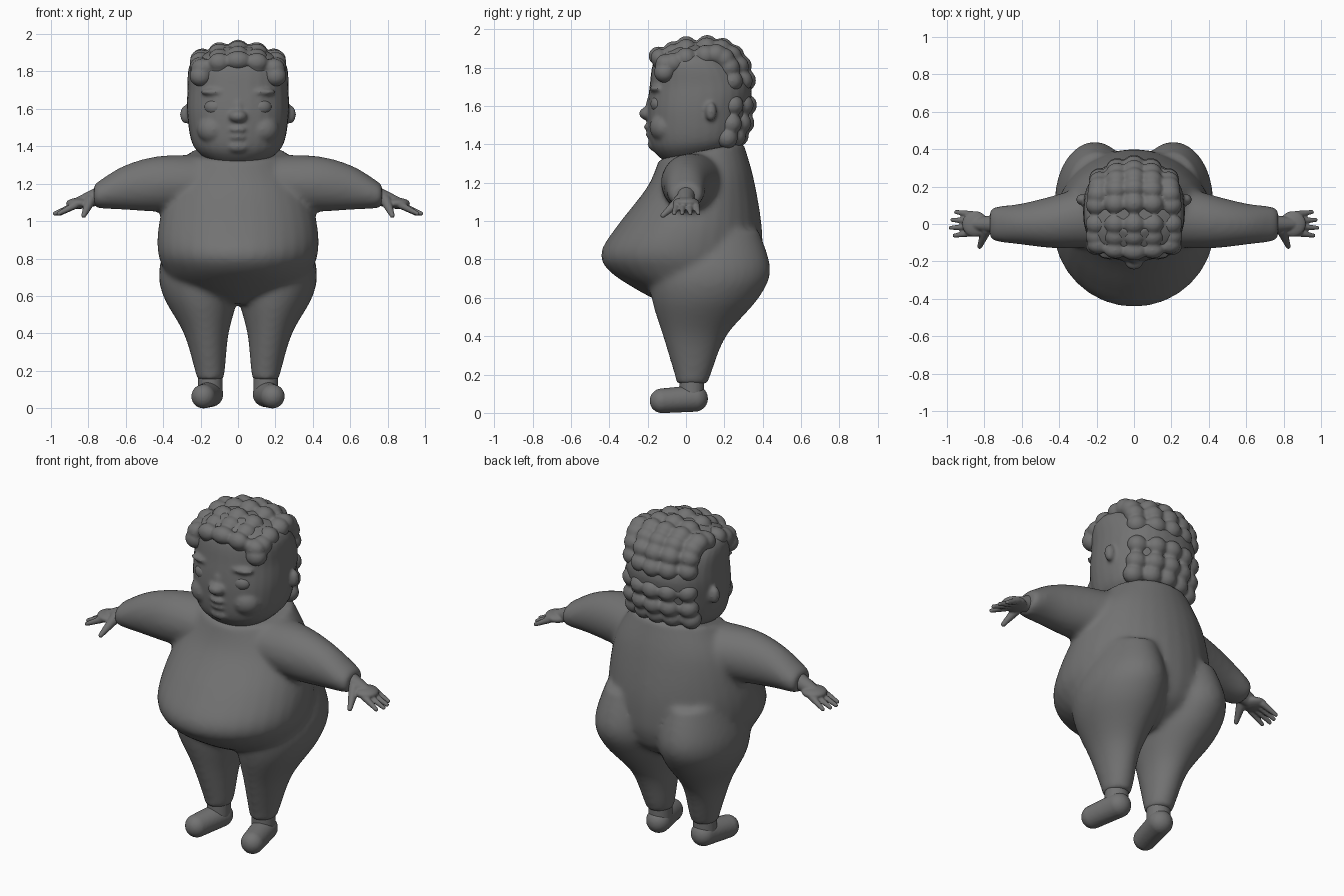
import bpy, bmesh, math
from mathutils import Vector, Matrix

if "Cube" in bpy.data.objects:
    bpy.data.objects.remove(bpy.data.objects["Cube"])

GREY = (0.17, 0.17, 0.17, 1)
grey = bpy.data.materials.new("plain grey")
grey.use_nodes = True
grey.diffuse_color = GREY
grey.node_tree.nodes["Principled BSDF"].inputs["Base Color"].default_value = GREY

SIDES = (("left", 1), ("right", -1))


def rounded(angle, power):
    """Point on a unit superellipse."""
    c, s = math.cos(angle), math.sin(angle)
    return (math.copysign(abs(c) ** (2 / power), c),
            math.copysign(abs(s) ** (2 / power), s))


def spline(a, b, c, d, t):
    """Catmull-Rom value between b and c."""
    slope_b, slope_c = (c - a) / 2, (d - b) / 2
    return (b + slope_b * t + (3 * (c - b) - 2 * slope_b - slope_c) * t ** 2
            + (2 * (b - c) + slope_b + slope_c) * t ** 3)


def smooth_rows(rows, steps=5):
    padded = [rows[0], *rows, rows[-1]]
    result = []
    for i in range(len(rows) - 1):
        for k in range(steps):
            result.append([spline(*values, k / steps) for values in zip(*padded[i:i + 4])])
    return result + [rows[-1]]


def loft(bm, rows, sideways=False, side=1, power=2, lean=0, count=32):
    """Rows are (position, half width, front, back, centre); lean tips the far end."""
    rows = smooth_rows(rows)
    rings = []
    for i, (along, half, front, back, centre) in enumerate(rows):
        tilt = lean * (i / (len(rows) - 1)) ** 4
        ring = []
        for k in range(count):
            u, v = rounded(math.tau * k / count, power)
            y = (front + back) / 2 + (back - front) / 2 * v
            across, length = centre + half * u, along + tilt * y
            x, z = (length, across) if sideways else (across, length)
            ring.append(bm.verts.new((side * x, y, z)))
        rings.append(ring)
    faces = [bm.faces.new(rings[0]), bm.faces.new(rings[-1])]
    for low, high in zip(rings, rings[1:]):
        for k in range(count):
            faces.append(bm.faces.new((low[k - 1], low[k], high[k], high[k - 1])))
    bmesh.ops.recalc_face_normals(bm, faces=faces)


def ball(bm, centre, radii, detail=3):
    matrix = Matrix.Translation(centre) @ Matrix.Diagonal((*radii, 1))
    bmesh.ops.create_icosphere(bm, subdivisions=detail, radius=1, matrix=matrix)


def balls_both_sides(bm, centre, radii):
    x, y, z = centre
    for _, side in SIDES:
        ball(bm, (side * x, y, z), radii)


def taper(bm, side, start, end, start_radius, end_radius, count=10):
    """Rounded limb made of a chain of balls."""
    for k in range(count):
        t = k / (count - 1)
        x, y, z = Vector(start).lerp(Vector(end), t)
        radius = start_radius + (end_radius - start_radius) * t
        ball(bm, (side * x, y, z), (radius, radius, radius))


def finish(bm, name, voxel, rounds):
    """Blend overlapping pieces into one soft skin."""
    mesh = bpy.data.meshes.new(name)
    bm.to_mesh(mesh)
    bm.free()
    mesh.materials.append(grey)
    ob = bpy.data.objects.new(name, mesh)
    bpy.context.collection.objects.link(ob)
    blend = ob.modifiers.new("blend", 'REMESH')
    blend.mode = 'VOXEL'
    blend.voxel_size = voxel
    blend.use_smooth_shade = True
    soften = ob.modifiers.new("soften", 'SMOOTH')
    soften.factor = 0.5
    soften.iterations = rounds


# Body suit: torso, legs and sleeves
torso_rows = [(.56, .12, -.1, .2, 0), (.65, .33, -.27, .34, 0), (.75, .4, -.41, .39, 0),
              (.85, .43, -.44, .4, 0), (1, .42, -.35, .39, 0), (1.2, .36, -.2, .35, 0),
              (1.35, .26, -.14, .3, 0)]
leg_rows = [(.15, .07, -.05, .11, .15), (.2, .08, -.06, .13, .15), (.4, .12, -.12, .21, .17),
            (.6, .2, -.18, .38, .2), (.75, .21, -.18, .44, .21), (.95, .16, -.1, .38, .2)]
sleeve_rows = [(.1, .15, -.12, .25, 1.2), (.4, .15, -.13, .16, 1.2), (.6, .12, -.11, .11, 1.18),
               (.75, .07, -.09, .09, 1.14), (.77, .05, -.06, .06, 1.14)]
body = bmesh.new()
loft(body, torso_rows, lean=.2)
for _, side in SIDES:
    loft(body, leg_rows, side=side)
    loft(body, sleeve_rows, sideways=True, side=side)
finish(body, "body_suit", .016, 8)

# Head, from crown to jaw
head_rows = [(1.93, .1, -.05, .1, 0), (1.85, .25, -.16, .24, 0), (1.7, .27, -.19, .34, 0),
             (1.55, .27, -.2, .32, 0), (1.4, .24, -.18, .29, 0), (1.32, .16, -.1, .22, 0)]
head = bmesh.new()
loft(head, head_rows, power=2.3, lean=.2)
# Nose, lips and chin
ball(head, (0, -.2, 1.56), (.05, .045, .035))
ball(head, (0, -.18, 1.6), (.03, .03, .06))
ball(head, (0, -.19, 1.49), (.05, .03, .02))
ball(head, (0, -.18, 1.45), (.05, .03, .02))
ball(head, (0, -.15, 1.4), (.07, .05, .04))
# Cheeks, brows and ears
balls_both_sides(head, (.13, -.11, 1.49), (.09, .08, .08))
balls_both_sides(head, (.12, -.15, 1.69), (.08, .04, .02))
balls_both_sides(head, (.28, .13, 1.57), (.03, .03, .05))
finish(head, "head", .01, 5)

# Eyes
for name, side in SIDES:
    eye = bmesh.new()
    ball(eye, (side * .12, -.14, 1.61), (.06, .045, .046), 4)
    finish(eye, name + "_eye", .005, 2)

# Hair: columns of curls running over the crown and down the back
hair = bmesh.new()
columns, curls = 5, 11
for column in range(columns):
    spread = 2 * column / (columns - 1) - 1
    for curl in range(curls):
        angle = math.radians(140 - 180 * curl / (curls - 1))
        u, v = rounded(angle, 2.6)
        y, z = .08 + .235 * u, 1.64 + .275 * v
        behind = max(u, 0)
        drop = spread ** 2
        ball(hair, (spread * (.2 - .02 * behind), y - .07 * drop * behind,
                    z - .06 * drop * (1 - behind)), (.06, .056, .056))
# Forelock and temple curls
ball(hair, (0, -.145, 1.86), (.07, .05, .05))
balls_both_sides(hair, (.1, -.14, 1.85), (.06, .045, .05))
balls_both_sides(hair, (.19, -.11, 1.82), (.06, .05, .05))
finish(hair, "curly_hair", .01, 3)

for name, side in SIDES:
    # Hand with wrist, palm, four fingers and a thumb
    hand = bmesh.new()
    taper(hand, side, (.74, 0, 1.135), (.84, 0, 1.1), .05, .035)
    ball(hand, (side * .85, 0, 1.095), (.07, .07, .03))
    for finger in range(4):
        reach = .985 - .02 * abs(finger - 1.3)
        taper(hand, side, (.87, .033 * finger - .048, 1.085),
              (reach, .042 * finger - .062, 1.04), .02, .012)
    taper(hand, side, (.79, -.03, 1.11), (.825, -.12, 1.03), .03, .014)
    finish(hand, name + "_hand", .006, 3)

    # Sock and shoe, with the toe turned out
    sock = bmesh.new()
    taper(sock, side, (.148, .03, .1), (.148, .03, .17), .066, .066)
    finish(sock, name + "_sock", .008, 2)
    shoe = bmesh.new()
    taper(shoe, side, (.148, .045, .075), (.185, -.125, .063), .07, .065)
    finish(shoe, name + "_shoe", .008, 2)
